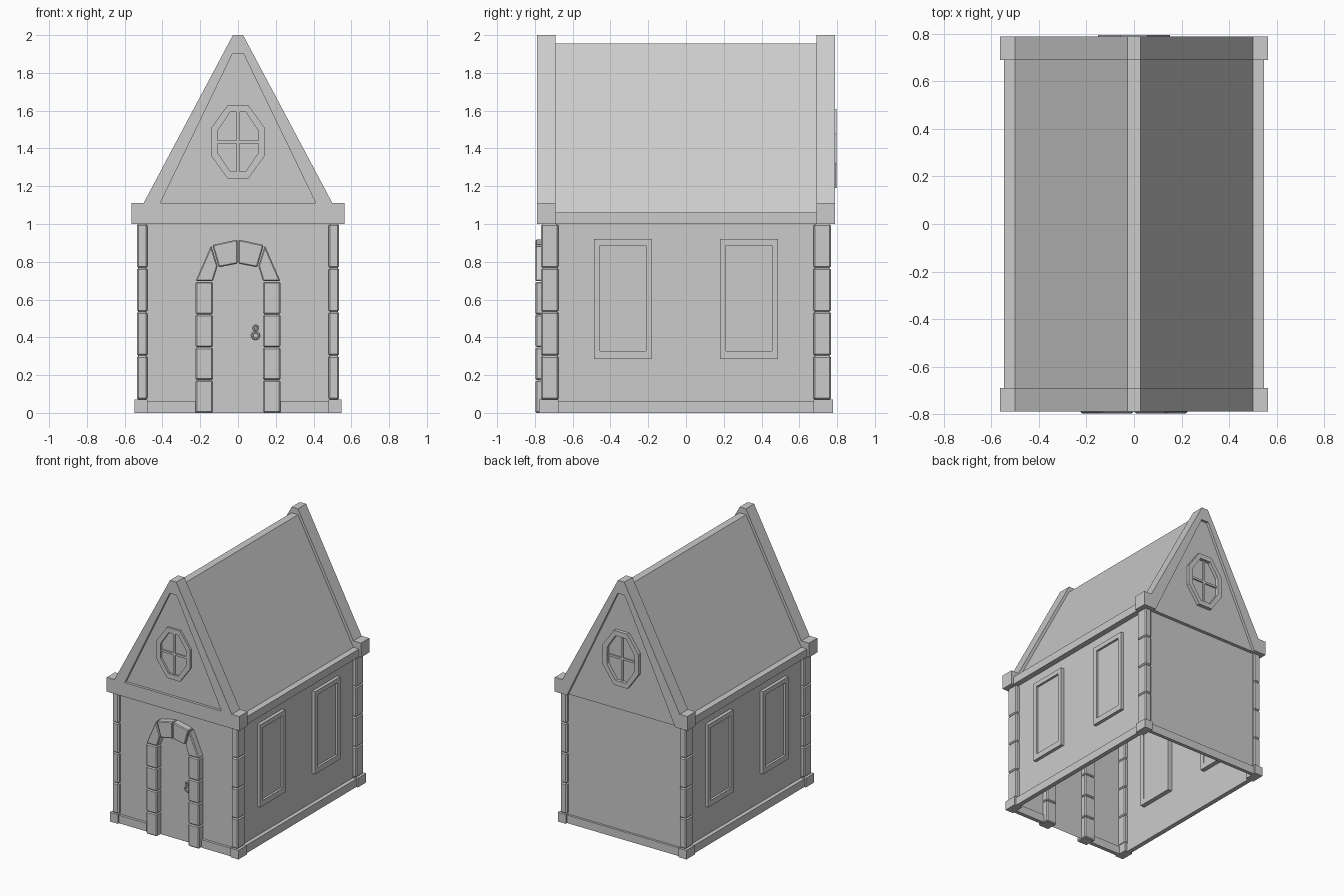
import bpy, bmesh, math

if "Cube" in bpy.data.objects:
    bpy.data.objects.remove(bpy.data.objects["Cube"])


def finish(name, bm, bevel=0, mirror=""):
    bmesh.ops.recalc_face_normals(bm, faces=bm.faces)
    me = bpy.data.meshes.new(name)
    bm.to_mesh(me)
    bm.free()
    ob = bpy.data.objects.new(name, me)
    bpy.context.collection.objects.link(ob)
    if bevel:
        b = ob.modifiers.new("bevel", "BEVEL")
        b.width, b.segments = bevel, 1
    if mirror:
        m = ob.modifiers.new("mirror", "MIRROR")
        m.use_axis = ["x" in mirror, "y" in mirror, False]
    return ob


def prism(name, pts, d0, d1, axis="y", inner=None, caps=True, closed=True, bevel=0, mirror=""):
    """Extrude a profile (u, z) from d0 to d1 along axis; inner makes it a ring."""
    bm = bmesh.new()
    def loop(ps, d):
        return [bm.verts.new((u, d, z) if axis == "y" else (d, u, z)) for u, z in ps]
    def band(a, b):
        n = len(a)
        for i in range(n if closed else n - 1):
            j = (i + 1) % n
            bm.faces.new((a[i], a[j], b[j], b[i]))
    a, b = loop(pts, d0), loop(pts, d1)
    band(a, b)
    if inner:
        c, d = loop(inner, d0), loop(inner, d1)
        band(c, d)
        band(a, c)
        band(b, d)
    elif caps:
        bm.faces.new(a)
        bm.faces.new(b)
    return finish(name, bm, bevel, mirror)


def rect(u0, u1, z0, z1):
    return [(u0, z0), (u1, z0), (u1, z1), (u0, z1)]


def box(name, x0, x1, y0, y1, z0, z1, **kw):
    return prism(name, rect(x0, x1, z0, z1), y0, y1, **kw)


def sym(half):
    """Complete a right-hand profile by reflecting it in x."""
    return half + [(-x, z) for x, z in reversed(half)]


# Hollow walls, open below
bm = bmesh.new()
foot = [(-.505, -.745), (.505, -.745), (.505, .745), (-.505, .745)]
lo, hi = [[bm.verts.new((x, y, z)) for x, y in foot] for z in (0, 1.0)]
for i in range(4):
    j = (i + 1) % 4
    bm.faces.new((lo[i], lo[j], hi[j], hi[i]))
finish("walls", bm)

# Plinth strips and corner blocks
box("plinth_side", .5, .535, -.68, .68, 0, .062, mirror="x")
box("plinth_front", .225, .49, -.765, -.735, 0, .062, mirror="x")
box("plinth_back", -.49, .49, .735, .762, 0, .062)
box("plinth_corner", .48, .548, .675, .777, 0, .07, mirror="xy")

# Corner stones
for i in range(4):
    z = .07 + i * .2325
    box(f"corner_stone_{i}", .48, .535, .675, .767, z, z + .2325, bevel=.008, mirror="xy")

# Roof shell with flat ridge and eaves
prism("roof", sym([(.505, 1.0), (.548, 1.0), (.548, 1.06), (.5, 1.06), (.028, 1.955)]),
      -.7, .7, closed=False, caps=False)

# Gable parapets with recessed panels
gable = sym([(.565, 1.0), (.565, 1.11), (.5, 1.11), (.027, 2.0)])
for name, y0, y1, c0, c1, panel in (
        ("gable_front", -.79, -.69, -.9, -.77, [(.412, 1.11), (.03, 1.9)]),
        ("gable_back", .69, .79, .77, .9, [(.465, .99), (.03, 1.9)])):
    wall = prism(name, gable, y0, y1)
    cutter = prism(name + "_cutter", sym(panel), c0, c1)
    cutter.hide_render = True
    cutter.hide_viewport = True
    mod = wall.modifiers.new("panel", "BOOLEAN")
    mod.operation, mod.object, mod.solver = "DIFFERENCE", cutter, "EXACT"


def octagon(w, h, zc):
    return [(sx * w, zc + sz * h) for sx, sz in
            ((.38, 1), (1, .37), (1, -.37), (.38, -1),
             (-.38, -1), (-1, -.37), (-1, .37), (-.38, 1))]


# Octagonal gable windows: frame and glazing bars
for name, w, h, zc, ya, yb in (("front", .143, .195, 1.435, -.786, -.76),
                               ("back", .152, .21, 1.4, .76, .796)):
    prism(f"round_window_frame_{name}", octagon(w, h, zc), ya, yb,
          inner=octagon(w - .035, h - .038, zc))
    s = -1 if ya < 0 else 1
    b0, b1 = sorted((s * .765, s * .78))
    box(f"glazing_upright_{name}", -.008, .008, b0, b1, zc - h + .03, zc + h - .03)
    box(f"glazing_crossbar_{name}", -w + .03, w - .03, b0, b1, zc - .008, zc + .008)

# Side windows
prism("side_window_frame", rect(.18, .487, .285, .92), .47, .53, axis="x",
      inner=rect(.212, .456, .328, .885), mirror="xy")
prism("side_window_pane", rect(.21, .458, .326, .887), .475, .513, axis="x", mirror="xy")

# Door jamb stones and arch stones
for i in range(4):
    z = i * .174
    box(f"door_jamb_{i}", .133, .225, -.797, -.70, z, z + .172, bevel=.007, mirror="x")
prism("door_arch_shoulder", [(.133, .697), (.225, .697), (.142, .887), (.108, .777)],
      -.797, -.70, bevel=.006, mirror="x")
prism("door_arch_crown", [(.102, .771), (.136, .889), (.002, .918), (.002, .79)],
      -.797, -.70, bevel=.006, mirror="x")

# Door knocker
for name, r, t, z in (("knocker_mount", .012, .005, .45), ("knocker_ring", .018, .006, .41)):
    bpy.ops.mesh.primitive_torus_add(major_segments=12, minor_segments=6, major_radius=r,
                                     minor_radius=t, location=(.093, -.752, z),
                                     rotation=(math.pi / 2, 0, 0))
    bpy.context.object.name = name
